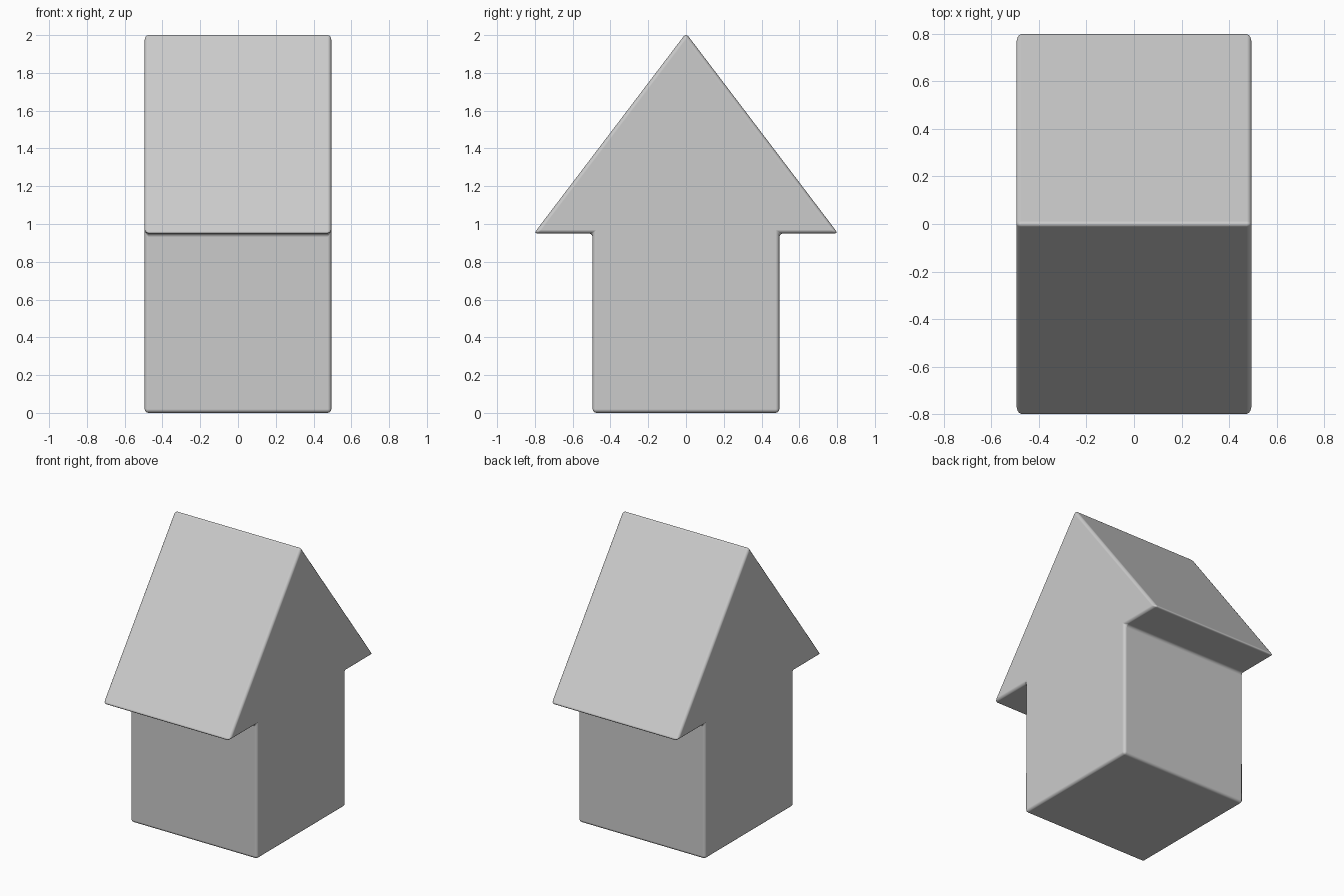
import bpy
import bmesh

if "Cube" in bpy.data.objects:
    bpy.data.objects.remove(bpy.data.objects["Cube"])

HALF_LENGTH = 0.494

# House outline in the YZ plane: walls, overhanging eaves and ridge
half = [(0.494, 0.0), (0.494, 0.95), (0.805, 0.95)]
profile = half + [(0.0, 2.01)] + [(-y, z) for y, z in reversed(half)]

# Extrude the outline along X into one solid
bm = bmesh.new()
gable = bm.faces.new([bm.verts.new((-HALF_LENGTH, y, z)) for y, z in profile])
res = bmesh.ops.extrude_face_region(bm, geom=[gable], use_keep_orig=True)
moved = [g for g in res["geom"] if isinstance(g, bmesh.types.BMVert)]
bmesh.ops.translate(bm, verts=moved, vec=(2 * HALF_LENGTH, 0, 0))
bmesh.ops.recalc_face_normals(bm, faces=bm.faces)

mesh = bpy.data.meshes.new("house_block")
bm.to_mesh(mesh)
bm.free()
house = bpy.data.objects.new("house_block", mesh)
bpy.context.collection.objects.link(house)

# Softly rounded edges
for poly in mesh.polygons:
    poly.use_smooth = True
bevel = house.modifiers.new("soft_edges", "BEVEL")
bevel.width = 0.02
bevel.segments = 3
bevel.limit_method = "ANGLE"
bevel.harden_normals = True
